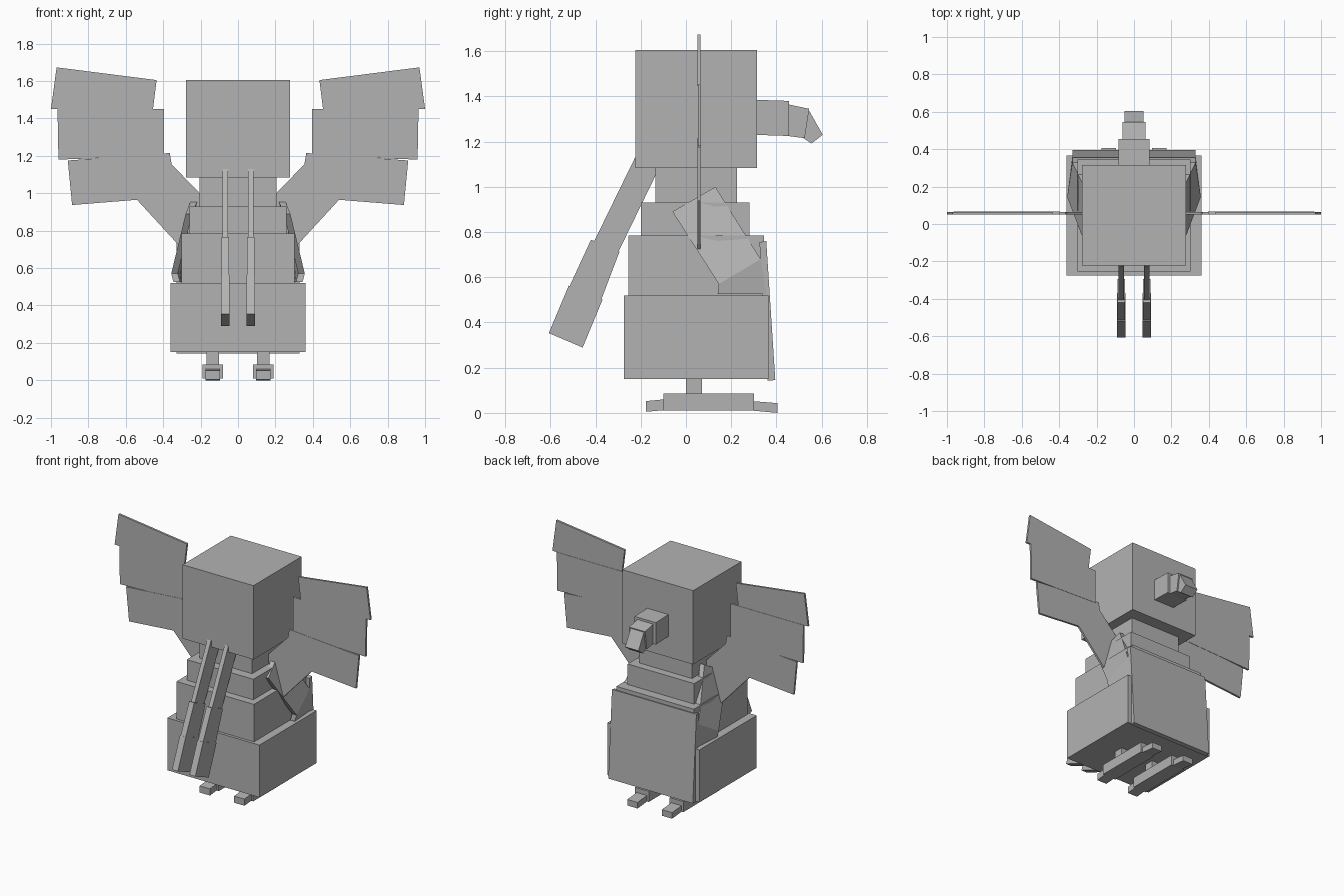
import bpy
import bmesh
from mathutils import Vector

cube = bpy.data.objects.get("Cube")
if cube:
    bpy.data.objects.remove(cube)

COLOR = (0.45, 0.45, 0.45, 1)
grey = bpy.data.materials.new("plain grey")
grey.use_nodes = True
grey.diffuse_color = COLOR
grey.node_tree.nodes["Principled BSDF"].inputs["Base Color"].default_value = COLOR


def loft(name, ring_a, ring_b):
    """Solid between two matching outlines."""
    bm = bmesh.new()
    a = [bm.verts.new(p) for p in ring_a]
    b = [bm.verts.new(p) for p in ring_b]
    bm.faces.new(a)
    bm.faces.new(b[::-1])
    for i in range(len(a)):
        j = (i + 1) % len(a)
        bm.faces.new((a[j], a[i], b[i], b[j]))
    bmesh.ops.recalc_face_normals(bm, faces=bm.faces)
    mesh = bpy.data.meshes.new(name)
    bm.to_mesh(mesh)
    bm.free()
    mesh.materials.append(grey)
    obj = bpy.data.objects.new(name, mesh)
    bpy.context.collection.objects.link(obj)
    return obj


def box(name, x, y, z):
    ring = [(x[0], y[0]), (x[1], y[0]), (x[1], y[1]), (x[0], y[1])]
    return loft(name, [(*p, z[0]) for p in ring], [(*p, z[1]) for p in ring])


def side_prism(name, x, outline):
    """Side outline (y, z) extruded across x."""
    return loft(name, [(x[0], *p) for p in outline], [(x[1], *p) for p in outline])


def front_prism(name, y, outline, s):
    """Front outline (x, z) extruded along y, mirrored by s."""
    return loft(name, *[[(s * px, d, pz) for px, pz in outline] for d in y])


# Stacked body and head
box("skirt", (-0.36, 0.36), (-0.275, 0.365), (0.15, 0.52))
box("belly", (-0.303, 0.303), (-0.255, 0.345), (0.52, 0.785))
box("chest", (-0.26, 0.26), (-0.2, 0.28), (0.785, 0.93))
box("neck", (-0.205, 0.205), (-0.135, 0.225), (0.93, 1.085))
box("head", (-0.277, 0.277), (-0.223, 0.315), (1.083, 1.605))

# Leaning rear plate
side_prism("rear_plate", (-0.33, 0.33),
           [(0.325, 0.755), (0.355, 0.76), (0.395, 0.145), (0.36, 0.143)])

# Hooked beak
side_prism("beak_base", (-0.083, 0.083),
           [(0.3, 1.23), (0.3, 1.385), (0.455, 1.38), (0.455, 1.225)])
side_prism("beak_middle", (-0.062, 0.062),
           [(0.45, 1.225), (0.45, 1.365), (0.545, 1.345), (0.525, 1.215)])
side_prism("beak_tip", (-0.052, 0.052),
           [(0.52, 1.215), (0.54, 1.345), (0.605, 1.23), (0.555, 1.192)])

# Two hanging feathers, each in three widening lengths
FEATHER = [
    ("upper", 0.015, [(-0.407, 0.757), (-0.3, 0.71), (-0.12, 1.08), (-0.225, 1.13)]),
    ("middle", 0.02, [(-0.515, 0.56), (-0.375, 0.5), (-0.294, 0.713), (-0.42, 0.766)]),
    ("lower", 0.023, [(-0.607, 0.353), (-0.457, 0.289), (-0.369, 0.501), (-0.519, 0.563)]),
]

# Wing rows from root to tip
WING = [
    ("lower", (0.05, 0.065), [(0.2, 0.8), (0.2, 0.995), (0.355, 1.155), (0.365, 1.215),
                              (0.91, 1.175), (0.887, 0.937), (0.54, 0.965), (0.315, 0.72)]),
    ("middle", (0.052, 0.067), [(0.395, 1.2), (0.395, 1.45), (0.965, 1.45), (0.96, 1.18)]),
    ("upper", (0.05, 0.065), [(0.455, 1.445), (0.435, 1.605), (0.97, 1.673), (1.0, 1.45)]),
]

for side, s in (("left", 1), ("right", -1)):
    for part, half, outline in FEATHER:
        cx = s * 0.068
        side_prism(f"{side}_feather_{part}", (cx - half, cx + half), outline)
    for part, depth, outline in WING:
        front_prism(f"{side}_wing_{part}", depth, outline, s)

    # Legs, feet and toes
    cx = s * 0.135
    box(f"{side}_leg", (cx - 0.033, cx + 0.033), (0, 0.07), (0.07, 0.16))
    box(f"{side}_foot", (cx - 0.054, cx + 0.054), (-0.1, 0.3), (0.01, 0.085))
    side_prism(f"{side}_front_toe", (cx - 0.04, cx + 0.04),
               [(-0.178, 0.005), (-0.178, 0.052), (-0.095, 0.06), (-0.095, 0.012)])
    side_prism(f"{side}_rear_toe", (cx - 0.04, cx + 0.04),
               [(0.295, 0.01), (0.295, 0.052), (0.405, 0.043), (0.405, 0)])

    # Folded side flaps: one flares outward, the other tucks back under
    inward = Vector((-0.035 * s, 0, 0))
    flaps = {
        "upper": [(0.235, 0.13, 1.0), (0.28, -0.06, 0.89), (0.357, 0.145, 0.57), (0.33, 0.33, 0.68)],
        "lower": [(0.357, 0.145, 0.57), (0.33, 0.33, 0.68), (0.33, 0.355, 0.525), (0.345, 0.14, 0.525)],
    }
    for part, corners in flaps.items():
        outer = [Vector((s * x, y, z)) for x, y, z in corners]
        loft(f"{side}_flap_{part}", outer, [p + inward for p in outer])
